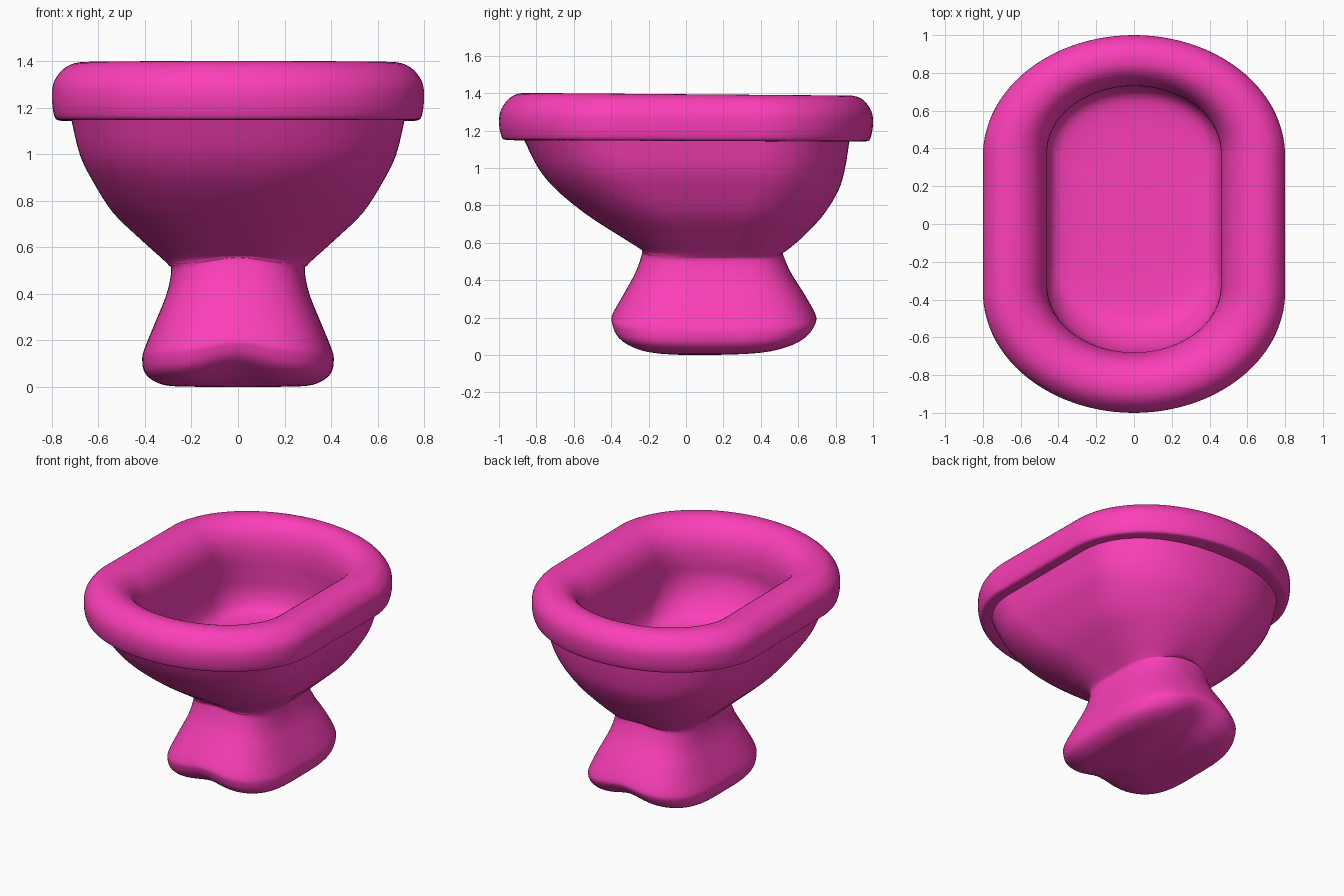
import bpy, bmesh, math

N = 98       # points around each ring (4k+2 keeps the straight sides)
STEPS = 4    # smooth subdivisions between profile rows

pink = bpy.data.materials.new("pink")
pink.diffuse_color = (0.97, 0.05, 0.48, 1)


def ring(z, hx, yf, yb, n, k, lift):
    """Rounded outline: half width hx, from yf to yb, squareness n,
    straight side fraction k, front/back middle raised by lift."""
    cy, hy = (yf + yb) / 2, (yb - yf) / 2
    tilt = 0.008 * max(0, z - 0.9) / 0.5
    pts = []
    for i in range(N):
        t = (i + 0.5) * 2 * math.pi / N
        c, s = math.cos(t), math.sin(t)
        x = math.copysign(hx * abs(c) ** (2 / n), c)
        y = cy + math.copysign(hy * (k + (1 - k) * abs(s) ** (2 / n)), s)
        wave = abs(s) ** 3 * (0.45 + 0.75 * math.exp(-(x / 0.14) ** 2))
        pts.append((x, y, z + lift * wave - tilt * (y + 1)))
    return pts


def smooth_rows(rows):
    """Catmull-Rom interpolation through the profile rows."""
    out = []
    for i in range(len(rows) - 1):
        a, b, c, d = (rows[max(i - 1, 0)], rows[i], rows[i + 1], rows[min(i + 2, len(rows) - 1)])
        for j in range(STEPS):
            t = j / STEPS
            out.append([0.5 * (2 * q + (r - p) * t + (2 * p - 5 * q + 4 * r - s) * t * t
                               + (3 * q - p - 3 * r + s) * t ** 3)
                        for p, q, r, s in zip(a, b, c, d)])
    return out + [rows[-1]]


def loft(name, rows, cap=False):
    bm = bmesh.new()
    loops = [[bm.verts.new(p) for p in ring(*r)] for r in smooth_rows(rows)]
    for lo, hi in zip(loops, loops[1:]):
        for i in range(N):
            j = (i + 1) % N
            bm.faces.new((lo[i], lo[j], hi[j], hi[i]))
    if cap:
        bm.faces.new(loops[-1])
    bmesh.ops.recalc_face_normals(bm, faces=bm.faces)
    me = bpy.data.meshes.new(name)
    bm.to_mesh(me)
    bm.free()
    ob = bpy.data.objects.new(name, me)
    bpy.context.collection.objects.link(ob)
    me.materials.append(pink)
    bpy.ops.object.select_all(action='DESELECT')
    ob.select_set(True)
    bpy.context.view_layer.objects.active = ob
    bpy.ops.object.shade_smooth_by_angle(angle=math.radians(60))
    return ob


# rim: underside, rounded outside, top, then down into the basin floor
loft("rim_and_basin", [
    (1.15, .70, -.85, .86, 2, .36, 0),
    (1.15, .765, -.96, .96, 2, .36, 0),
    (1.17, .79, -.987, .987, 2, .36, 0),
    (1.25, .80, -1.0, 1.0, 2, .36, 0),
    (1.32, .79, -.985, .99, 2, .36, 0),
    (1.38, .74, -.935, .945, 2, .37, 0),
    (1.402, .67, -.87, .885, 2, .39, 0),
    (1.39, .59, -.80, .82, 2, .42, 0),
    (1.34, .52, -.735, .77, 2, .45, 0),
    (1.26, .475, -.695, .74, 2, .48, 0),
    (1.16, .46, -.68, .73, 2, .5, 0),
    (1.04, .468, -.68, .735, 2, .5, 0),
    (0.92, .465, -.63, .73, 2.1, .48, 0),
    (0.82, .43, -.54, .69, 2.1, .45, 0),
    (0.785, .34, -.42, .58, 2.1, .4, 0),
    (0.775, .15, -.18, .3, 2.1, .4, 0),
    (0.775, .03, -.02, .06, 2.1, .4, 0)], cap=True)

# bowl: tapers backwards to the neck
loft("bowl", [
    (1.16, .718, -.87, .875, 2.2, .4, 0),
    (1.00, .68, -.79, .85, 2.2, .38, 0),
    (0.88, .622, -.69, .815, 2.2, .35, 0),
    (0.75, .538, -.53, .735, 2.2, .28, 0),
    (0.64, .425, -.37, .64, 2.3, .18, .005),
    (0.55, .325, -.245, .55, 2.5, .1, .015),
    (0.52, .295, -.235, .52, 2.7, .1, .03)])

# pedestal: narrow neck flaring to a soft foot, wavy at front and back
loft("pedestal", [
    (0.53, .30, -.238, .525, 2.7, .1, .03),
    (0.50, .287, -.235, .518, 2.8, .1, .035),
    (0.40, .307, -.27, .56, 2.9, .1, .035),
    (0.28, .355, -.335, .635, 3, .1, .035),
    (0.17, .40, -.393, .692, 3, .1, .04),
    (0.12, .412, -.395, .69, 3, .1, .045),
    (0.06, .40, -.37, .645, 3, .1, .055),
    (0.02, .35, -.31, .56, 2.8, .1, .05),
    (0.003, .27, -.22, .42, 2.6, .1, .03),
    (0.0, .02, -.02, .06, 2.4, .1, 0)], cap=True)
